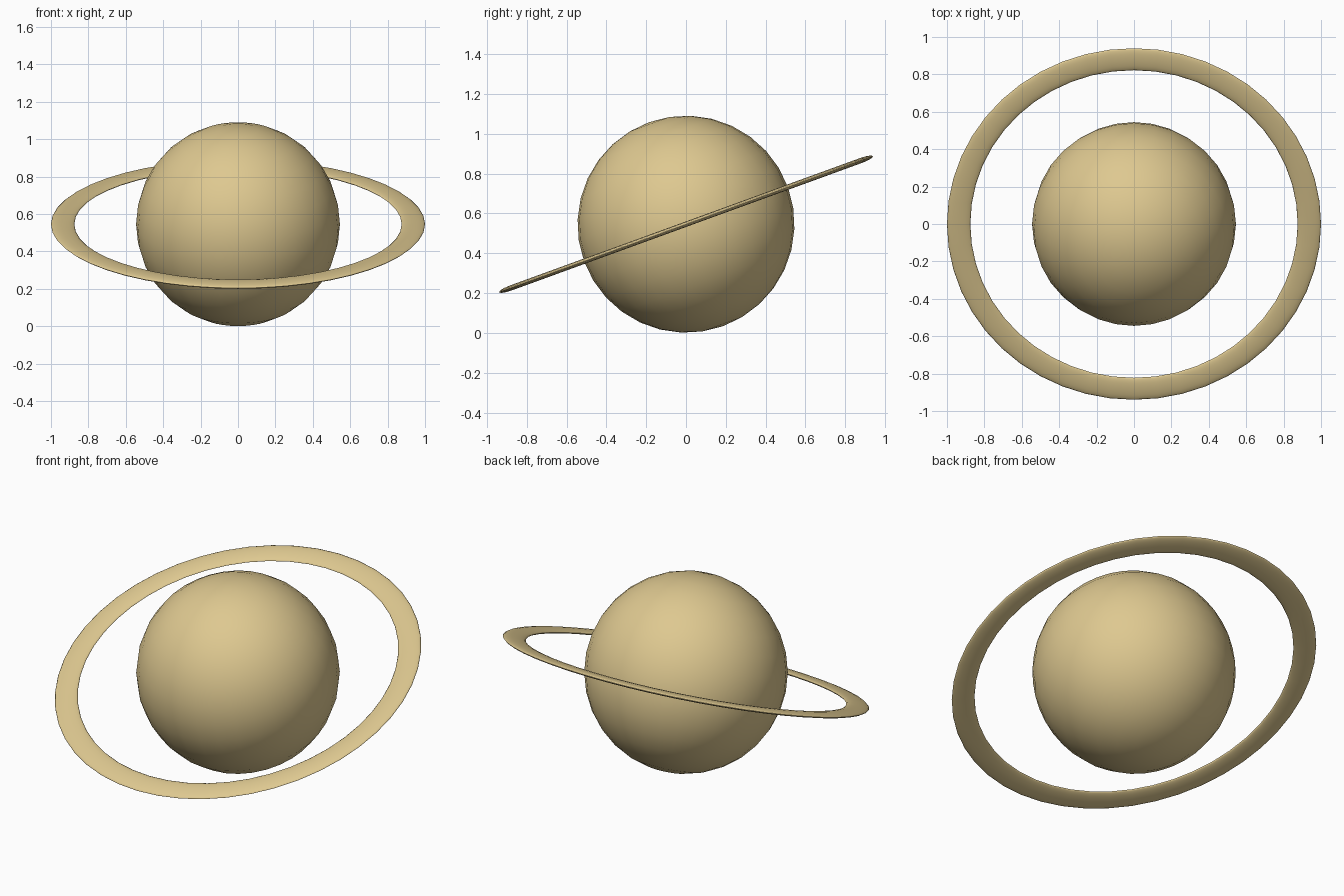
import bpy
import math

cube = bpy.data.objects.get("Cube")
if cube:
    bpy.data.objects.remove(cube, do_unlink=True)

CENTRE = (0, 0, 0.546)
TILT = math.radians(20)

# Sandy colour shared by both parts
sand = bpy.data.materials.new("sand")
sand.use_nodes = True
colour = (0.73, 0.58, 0.28, 1)
sand.diffuse_color = colour
bsdf = next(n for n in sand.node_tree.nodes if n.type == "BSDF_PRINCIPLED")
bsdf.inputs["Base Color"].default_value = colour
bsdf.inputs["Roughness"].default_value = 0.8


def finish(name):
    obj = bpy.context.object
    obj.name = name
    obj.data.materials.append(sand)
    bpy.ops.object.shade_smooth()
    return obj


# Planet globe
bpy.ops.mesh.primitive_uv_sphere_add(
    segments=32, ring_count=16, radius=0.545, location=CENTRE, rotation=(TILT, 0, 0))
finish("planet_globe")

# Flattened ring, tilted up towards the back
bpy.ops.mesh.primitive_torus_add(
    major_segments=48, minor_segments=12, major_radius=0.9375, minor_radius=0.0625,
    location=CENTRE, rotation=(TILT, 0, 0))
ring = finish("planet_ring")
ring.scale.z = 0.21
